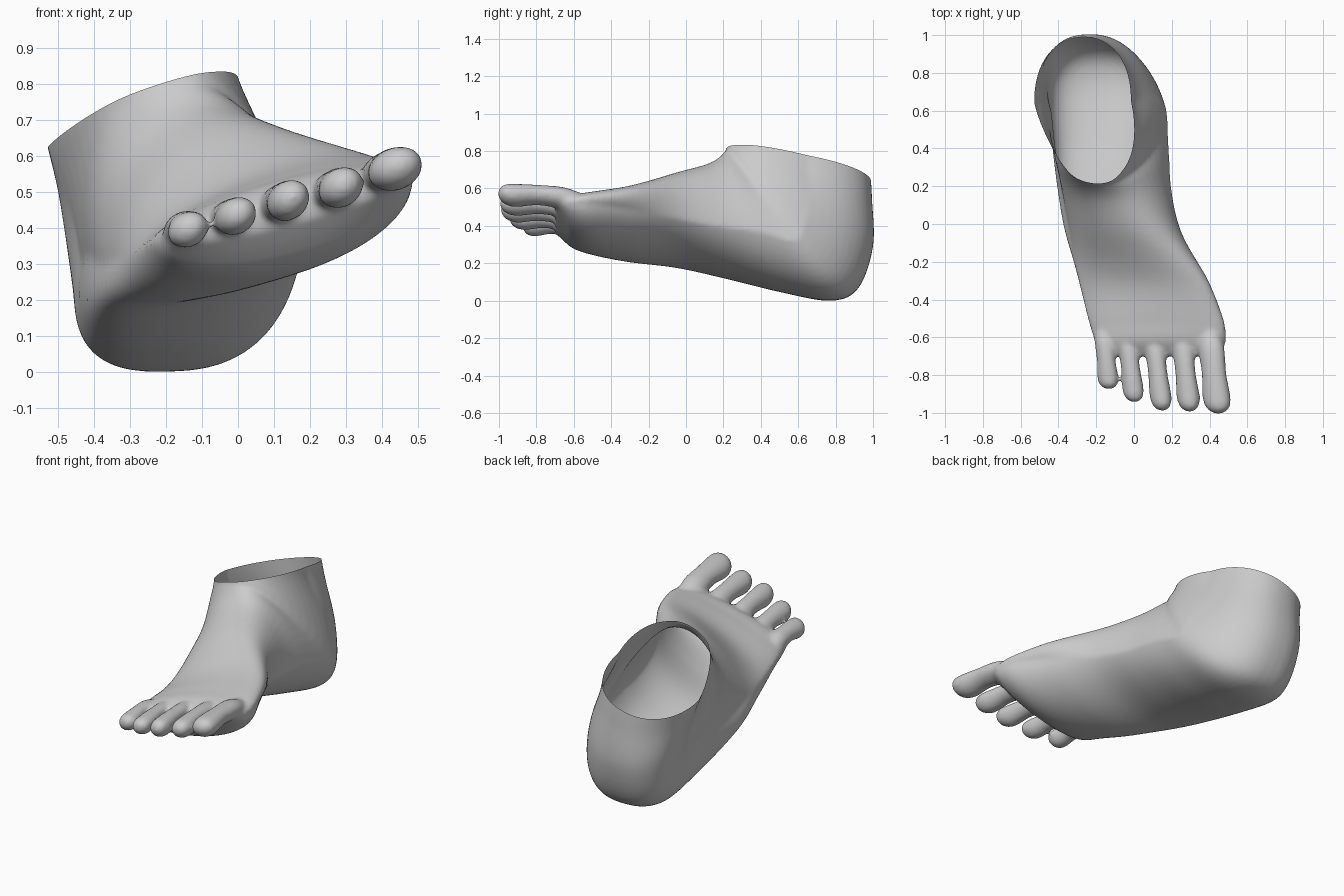
import bpy, bmesh
from math import sin, cos, pi, copysign
from mathutils import Vector as V

if "Cube" in bpy.data.objects:
    bpy.data.objects.remove(bpy.data.objects["Cube"])

SEG, STEPS = 48, 6


def catmull(a, b, c, d, t):
    return 0.5 * (2*b + (c-a)*t + (2*a - 5*b + 4*c - d)*t*t + (3*b - a - 3*c + d)*t**3)


def refine(rings):
    """Smoothly interpolate the control points of neighbouring rings."""
    out, n = [], len(rings)
    for i in range(n - 1):
        four = [rings[max(0, min(n-1, i+k))] for k in (-1, 0, 1, 2)]
        for s in range(STEPS):
            out.append([catmull(*(r[j] for r in four), s/STEPS) for j in range(4)])
    return out + [rings[-1]]


def loft(bm, rings, fullness=lambda s: 1):
    """Closed loft; rings are top, right, bottom, left; fullness squares the lower half."""
    loops, fine = [], refine(rings)
    for i, (top, right, bottom, left) in enumerate(fine):
        c, loop = (left + right) / 2, []
        low = fullness(i / (len(fine) - 1))
        for k in range(SEG):
            a = 2*pi*k/SEG
            e = 1 if cos(a) > 0 else low
            u, v = abs(cos(a))**e, abs(sin(a))**e
            p = c + u*((top if cos(a) > 0 else bottom) - c)
            p += copysign(v, sin(a)) * (right - c)
            loop.append(bm.verts.new(p))
        loops.append(loop)
    for a, b in zip(loops, loops[1:]):
        for k in range(SEG):
            m = (k+1) % SEG
            bm.faces.new((a[k], a[m], b[m], b[k]))
    bm.faces.new(loops[0][::-1])
    bm.faces.new(loops[-1])


bm = bmesh.new()

# Forefoot: vertical sections, y then (x, z) of top, right, bottom, left
forefoot = [
    (-.70, (.135, .485), (.455, .55), (.135, .42), (-.185, .385)),
    (-.65, (.15, .525), (.478, .545), (.13, .355), (-.20, .385)),
    (-.60, (.17, .55), (.485, .535), (.13, .31), (-.215, .38)),
    (-.50, (.19, .57), (.465, .53), (.12, .275), (-.245, .37)),
    (-.30, (.17, .61), (.37, .50), (.0, .235), (-.29, .34)),
    (-.05, (.0, .69), (.25, .45), (-.15, .20), (-.34, .32)),
]
body = [[V((x, y, z)) for x, z in pts] for y, *pts in forefoot]

# Heel and ankle: sections fanning round the front of the ankle
ankle = [
    ((-.10, .13, .745), (.20, .17, .41), (-.19, .20, .14), (-.38, .17, .31)),
    ((-.17, .21, .81), (.185, .40, .38), (-.20, .50, .06), (-.415, .40, .33)),
    ((-.19, .215, .84), (.175, .58, .33), (-.20, .77, .01), (-.435, .58, .32)),
    ((-.19, .22, .86), (.155, .63, .40), (-.21, .92, .075), (-.45, .62, .40)),
    ((-.20, .225, .88), (.09, .66, .54), (-.24, 1.0, .30), (-.48, .64, .50)),
    ((-.20, .23, .91), (.0, .65, .73), (-.26, .995, .55), (-.518, .64, .60)),
    ((-.21, .25, 1.0), (-.03, .65, .87), (-.28, .985, .72), (-.55, .64, .72)),
]
body += [[V(p) for p in ring] for ring in ankle]
loft(bm, body, lambda s: .76 + .18*min(1, abs(s - .68)/.32))

# Toes: base x, z; tip x, y, z; half width, half height
toes = [
    (.395, .535, .447, -1.005, .583, .074, .061),
    (.245, .487, .295, -.995, .53, .061, .057),
    (.095, .447, .15, -.99, .495, .058, .057),
    (-.045, .41, .003, -.945, .45, .057, .053),
    (-.165, .385, -.133, -.875, .41, .056, .051),
]
# Along each toe: position, thickness, upward bend
profile = [(0, .6, 0), (.25, .93, .012), (.55, .88, .014), (.8, 1, 0),
           (.92, .87, 0), (.98, .5, 0), (1, .1, 0)]
for bx, bz, tx, ty, tz, rx, rz in toes:
    base, tip = V((bx, -.53, bz)), V((tx, ty, tz))
    rings = []
    for t, f, lift in profile:
        c = base.lerp(tip, t) + V((0, 0, lift))
        side, up = V((rx*f, 0, .15*rx*f)), V((0, 0, rz*f))
        rings.append([c + up, c + side, c - up, c - side])
    loft(bm, rings)

bmesh.ops.recalc_face_normals(bm, faces=bm.faces)
mesh = bpy.data.meshes.new("foot")
bm.to_mesh(mesh)
bm.free()
foot = bpy.data.objects.new("foot", mesh)
bpy.context.collection.objects.link(foot)

# Fuse body and toes into one smooth skin
remesh = foot.modifiers.new("fuse", 'REMESH')
remesh.mode = 'VOXEL'
remesh.voxel_size = .011
smooth = foot.modifiers.new("soften", 'SMOOTH')
smooth.factor, smooth.iterations = .5, 10

bm = bmesh.new()
bm.from_object(foot, bpy.context.evaluated_depsgraph_get())
foot.modifiers.clear()

# Stand the foot on the ground and cut the slanted ankle opening
low = min(v.co.z for v in bm.verts)
bmesh.ops.translate(bm, verts=bm.verts, vec=(0, 0, -low))
bmesh.ops.bisect_plane(bm, geom=bm.verts[:] + bm.edges[:] + bm.faces[:],
                       plane_co=(0, 0, .905), plane_no=(-.3, .19, 1), clear_outer=True)
for f in bm.faces:
    f.smooth = True
bm.to_mesh(mesh)
bm.free()
